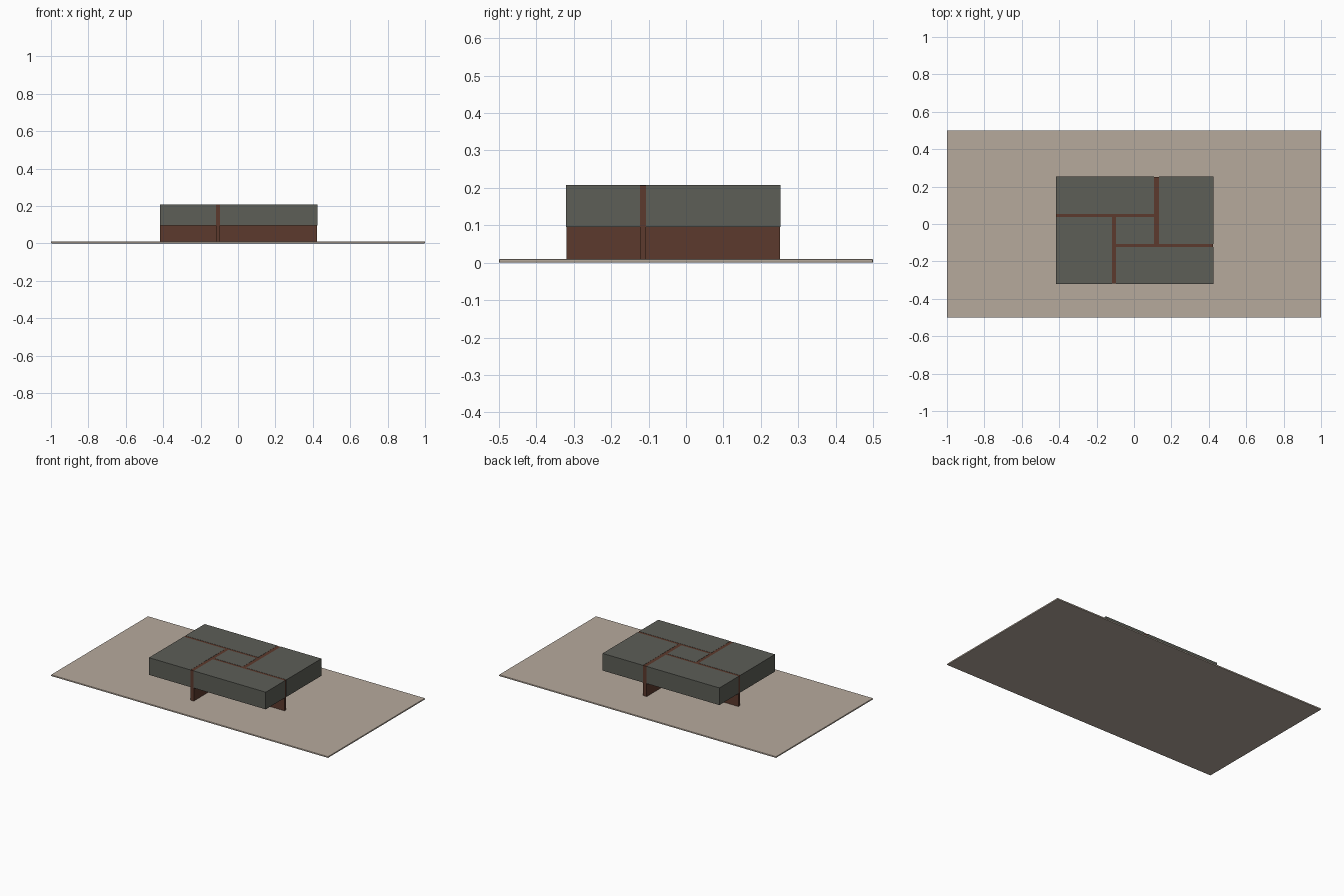
import bpy

if "Cube" in bpy.data.objects:
    bpy.data.objects.remove(bpy.data.objects["Cube"])


def material(name, rgb):
    m = bpy.data.materials.new(name)
    m.diffuse_color = (*rgb, 1)
    m.use_nodes = True
    m.node_tree.nodes["Principled BSDF"].inputs["Base Color"].default_value = m.diffuse_color
    return m


RUG = material("beige rug", (0.47, 0.40, 0.335))
STONE = material("grey green top", (0.109, 0.112, 0.095))
WOOD = material("brown wood", (0.108, 0.042, 0.026))


def box(name, x, y, z, mat):
    """Box from (min, max) ranges on each axis."""
    bpy.ops.mesh.primitive_cube_add(
        size=1, location=[(r[0] + r[1]) / 2 for r in (x, y, z)])
    o = bpy.context.object
    o.name = name
    o.scale = [r[1] - r[0] for r in (x, y, z)]
    bpy.ops.object.transform_apply(location=False, rotation=False, scale=True)
    o.data.materials.append(mat)
    return o


# Thin rug with a softly eased rim
rug = box("rug", (-1, 1), (-0.5, 0.5), (0, 0.01), RUG)
bev = rug.modifiers.new("eased rim", "BEVEL")
bev.width = 0.003
bev.segments = 2

# Table extents and pinwheel lines
X0, X1, Y0, Y1 = -0.418, 0.425, -0.321, 0.253
BOTTOM, TOP = 0.096, 0.208
XL = (-0.118, -0.096)   # left fin
XR = (0.108, 0.133)     # right fin
YB = (0.038, 0.054)     # back fin
YF = (-0.123, -0.107)   # front fin

# Pinwheel of four blocks around a centre block
blocks = {
    "back_block": ((X0, XR[0]), (YB[1], Y1)),
    "right_block": ((XR[1], X1), (YF[1], Y1)),
    "front_block": ((XL[1], X1), (Y0, YF[0])),
    "left_block": ((X0, XL[0]), (Y0, YB[0])),
    "centre_block": ((XL[1], XR[0]), (YF[1], YB[0])),
}
for name, (x, y) in blocks.items():
    box(name, x, y, (BOTTOM, TOP), STONE)

# Four upright fins that form the legs and show between the blocks
E = 0.002
fins = {
    "back_fin": ((X0 + E, XR[0]), YB),
    "right_fin": (XR, (YF[1], Y1 - E)),
    "front_fin": ((XL[1], X1 - E), YF),
    "left_fin": (XL, (Y0 + E, YB[0])),
}
for name, (x, y) in fins.items():
    box(name, x, y, (0.01, TOP - 0.001), WOOD)
